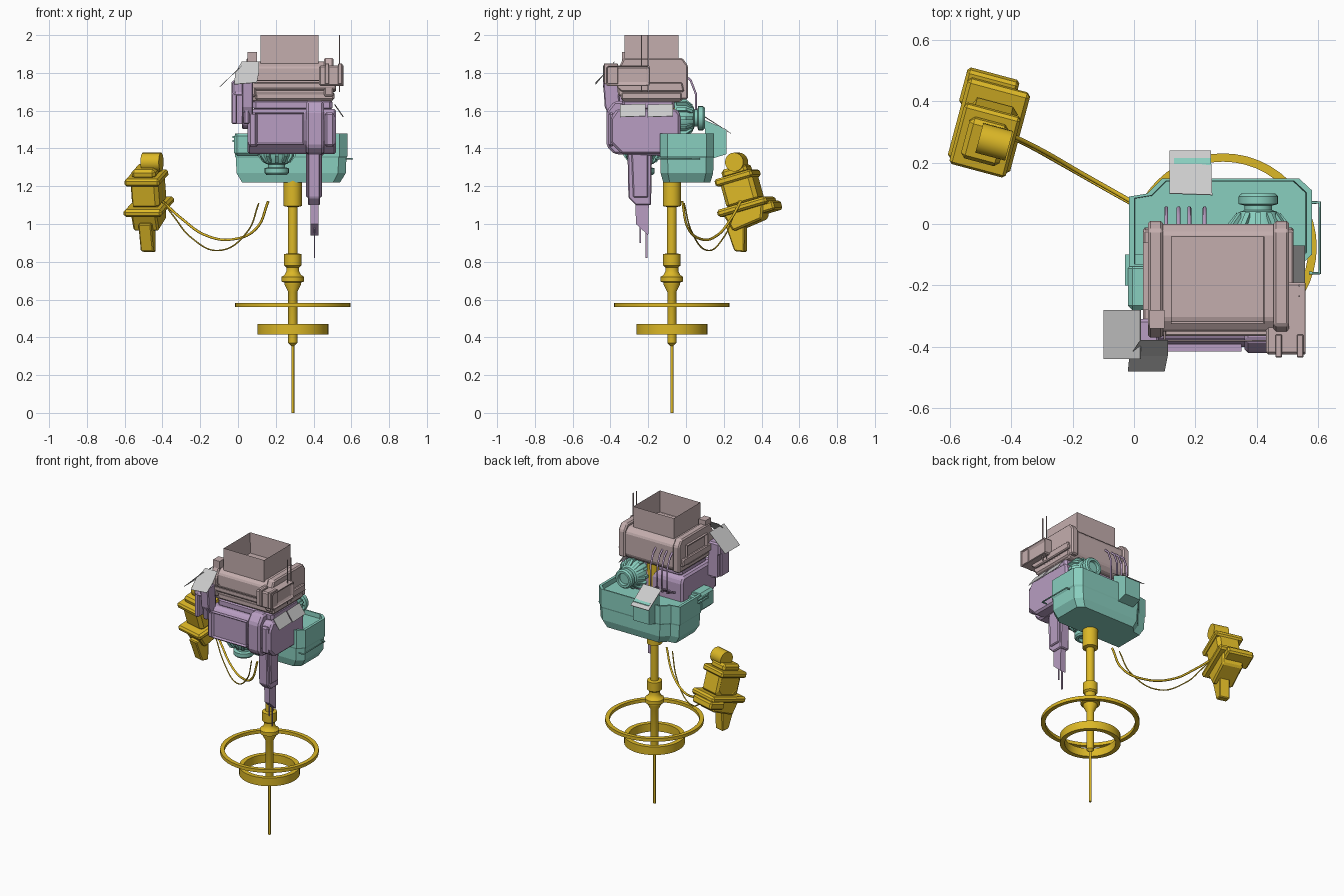
import bpy, bmesh, math
from mathutils import Matrix, Vector

if "Cube" in bpy.data.objects:
    bpy.data.objects.remove(bpy.data.objects["Cube"])


def material(name, rgb):
    m = bpy.data.materials.new(name)
    m.diffuse_color = (*rgb, 1)
    m.use_nodes = True
    m.node_tree.nodes["Principled BSDF"].inputs["Base Color"].default_value = m.diffuse_color
    return m


GOLD = material("gold", (0.72, 0.48, 0.02))
TEAL = material("teal", (0.25, 0.62, 0.52))
PURPLE = material("purple", (0.48, 0.34, 0.54))
BROWN = material("brown", (0.55, 0.42, 0.42))


def finish(name, bm, mat=None, bevel=0, smooth=False):
    bmesh.ops.recalc_face_normals(bm, faces=bm.faces)
    me = bpy.data.meshes.new(name)
    bm.to_mesh(me)
    bm.free()
    ob = bpy.data.objects.new(name, me)
    bpy.context.collection.objects.link(ob)
    if mat:
        me.materials.append(mat)
    if smooth:
        for p in me.polygons:
            p.use_smooth = True
        me.set_sharp_from_angle(angle=math.radians(35))
    if bevel:
        md = ob.modifiers.new("chamfer", 'BEVEL')
        md.width, md.segments = bevel, 1
    return ob


def box(name, x, y, z, mat=None, bevel=0, recess=None, inset=0.02, depth=0.02):
    bm = bmesh.new()
    size = Vector((x[1] - x[0], y[1] - y[0], z[1] - z[0]))
    mid = Vector((sum(x) / 2, sum(y) / 2, sum(z) / 2))
    bmesh.ops.create_cube(bm, size=1, matrix=Matrix.Translation(mid) @ Matrix.Diagonal((*size, 1)))
    if recess:
        n = Vector(recess)
        f = [f for f in bm.faces if f.normal.dot(n) > 0.9]
        bmesh.ops.inset_region(bm, faces=f, thickness=inset)
        bmesh.ops.translate(bm, vec=-n * depth, verts=f[0].verts)
    return finish(name, bm, mat, bevel)


def prism(name, axis, pts, a, b, mat=None, bevel=0):
    put = {'x': lambda p, t: (t, p[0], p[1]), 'y': lambda p, t: (p[0], t, p[1]),
           'z': lambda p, t: (p[0], p[1], t)}[axis]
    bm = bmesh.new()
    f = bm.faces.new([bm.verts.new(put(p, a)) for p in pts])
    ext = bmesh.ops.extrude_face_region(bm, geom=[f])['geom']
    d = Vector(put((0, 0), b - a))
    bmesh.ops.translate(bm, vec=d, verts=[v for v in ext if isinstance(v, bmesh.types.BMVert)])
    return finish(name, bm, mat, bevel)


def loft(name, rings, mat, caps=True, smooth=False):
    bm = bmesh.new()
    rows = [[bm.verts.new(p) for p in r] for r in rings]
    n = len(rows[0])
    pairs = list(zip(rows, rows[1:])) + ([] if caps else [(rows[-1], rows[0])])
    for r, s in pairs:
        for i in range(n):
            bm.faces.new((r[i], r[(i + 1) % n], s[(i + 1) % n], s[i]))
    if caps:
        bm.faces.new(rows[0])
        bm.faces.new(rows[-1])
    return finish(name, bm, mat, smooth=smooth)


def lathe(name, prof, mat, mtx, n=24, caps=True):
    rings = [[mtx @ Vector((r * math.cos(2 * math.pi * i / n), r * math.sin(2 * math.pi * i / n), h))
              for i in range(n)] for r, h in prof]
    return loft(name, rings, mat, caps, True)


def tube(name, pts, r, mat, curved=True):
    cu = bpy.data.curves.new(name, 'CURVE')
    cu.dimensions, cu.bevel_depth, cu.bevel_resolution, cu.use_fill_caps = '3D', r, 1, True
    sp = cu.splines.new('BEZIER' if curved else 'POLY')
    pl = sp.bezier_points if curved else sp.points
    pl.add(len(pts) - 1)
    for b, p in zip(pl, pts):
        if curved:
            b.co, b.handle_left_type, b.handle_right_type = p, 'AUTO', 'AUTO'
        else:
            b.co = (*p, 1)
    cu.materials.append(mat)
    ob = bpy.data.objects.new(name, cu)
    bpy.context.collection.objects.link(ob)
    return ob


def sheet(name, pts):
    bm = bmesh.new()
    bm.faces.new([bm.verts.new(p) for p in pts])
    finish(name, bm).modifiers.new("thick", 'SOLIDIFY').thickness = 0.003


# central shaft, collars and the two rings
S = Matrix.Translation((0.29, -0.075, 0))
lathe("shaft", [(.008, 0), (.008, .355), (.024, .37), (.024, .64), (.044, .68), (.044, .69), (.06, .695),
                (.06, .72), (.044, .73), (.034, .75), (.034, .77), (.046, .78), (.046, .84), (.026, .845),
                (.026, 1.09), (.048, 1.095), (.048, 1.7)], GOLD, S)
lathe("small_ring", [(.188, .415), (.188, .47), (.158, .47), (.158, .415)], GOLD, S, 40, False)
lathe("large_ring", [(.305, .56), (.305, .582), (.278, .582), (.278, .56)], GOLD, S, 48, False)

# lower tub with rim and sunk floor
plan = [(-.02, -.14), (-.02, .09), (.04, .10), (.09, .15), (.54, .15), (.583, .11), (.583, -.1), (.54, -.14)]
cx, cy = .28, .0


def scaled(s, z):
    return [(cx + (x - cx) * s, cy + (y - cy) * s, z) for x, y in plan]


loft("tub", [scaled(.86, 1.22), scaled(.96, 1.27), scaled(.97, 1.35), scaled(.99, 1.36), scaled(.99, 1.48),
             scaled(.93, 1.48), scaled(.92, 1.45)], TEAL)
box("tub_side_ledge", (-.02, .12), (-.28, -.13), (1.36, 1.48), TEAL, .015)
prism("tub_back_vent", 'x', [(.1, 1.34), (.15, 1.35), (.215, 1.37), (.215, 1.5), (.1, 1.55)], .13, .25, TEAL)
tube("side_rail", [(.58, .07, 1.345), (.605, .07, 1.345), (.605, -.16, 1.345), (.57, -.16, 1.345)],
     .005, TEAL, False)
for z in (1.44, 1.46):
    box("side_latch", (-.03, .05), (-.2, -.1), (z - .005, z + .005), TEAL)

# ribbed nozzles, one to the back and one pointing down
for name, mtx in (("back_nozzle", Matrix.Translation((.405, -.06, 1.56)) @ Matrix.Rotation(-math.pi / 2, 4, 'X')),
                  ("lower_nozzle", Matrix.Translation((.205, -.23, 1.42)) @ Matrix.Rotation(math.pi, 4, 'X'))):
    lathe(name, [(.085, 0), (.085, .06), (.06, .1), (.045, .105), (.045, .12), (.064, .125), (.064, .15),
                 (.055, .16), (.04, .16), (.038, .14)], TEAL, mtx)
    for k in range(12):
        rib = prism(name + "_rib", 'y', [(.07, .01), (.1, .01), (.1, .06), (.07, .098)], -.009, .009, TEAL)
        rib.matrix_world = mtx @ Matrix.Rotation(k * math.pi / 6, 4, 'Z')

# purple middle housing
side = [(-.34, 1.37), (-.40, 1.43), (-.40, 1.56), (-.365, 1.61), (-.05, 1.61), (-.03, 1.58), (-.03, 1.42), (-.08, 1.37)]
prism("middle_housing", 'x', side, .05, .52, PURPLE, .012)
box("front_panel", (.09, .35), (-.415, -.39), (1.42, 1.59), PURPLE, 0, (0, -1, 0), .012, .012)
for x in (.055, .46):
    box("front_pillar", (x, x + .05), (-.41, -.38), (1.41, 1.59), PURPLE, .01)
prism("arm_housing", 'x', [(-.38, 1.37), (-.42, 1.41), (-.42, 1.6), (-.38, 1.65), (-.15, 1.65), (-.12, 1.36)],
      .36, .455, PURPLE, .012)
box("upper_deck", (.08, .5), (-.34, -.06), (1.6, 1.66), PURPLE, .015)

# tapering blade with needles
prism("blade_upper", 'x', [(-.31, 1.4), (-.18, 1.4), (-.185, 1.1), (-.265, 1.1), (-.305, 1.14)], .37, .435, PURPLE, .006)
prism("blade_lower", 'x', [(-.27, 1.2), (-.195, 1.2), (-.2, .94), (-.265, 1.0)], .385, .425, PURPLE)
prism("blade_spine", 'x', [(-.29, 1.4), (-.2, 1.4), (-.2, 1.14), (-.28, 1.14)], .36, .445, PURPLE, .006)
box("needle_long", (.402, .408), (-.215, -.205), (.82, 1.0), PURPLE)
box("needle_short", (.402, .408), (-.245, -.237), (.9, 1.05), PURPLE)

# left pod and its bracket
box("left_pod", (-.035, .06), (-.43, -.31), (1.68, 1.76), PURPLE, .01, (0, -1, 0), .015, .015)
for x in (-.035, .03):
    box("pod_leg", (x, x + .03), (-.42, -.33), (1.53, 1.7), PURPLE, .006)
box("pod_web", (-.02, .05), (-.37, -.31), (1.53, 1.7), PURPLE)
prism("pod_bracket", 'x', [(-.44, 1.76), (-.36, 1.76), (-.34, 1.5), (-.38, 1.52), (-.43, 1.62)], .02, .08, PURPLE, .006)

# cooling pipes at the back
for x in (.105, .145, .18, .23):
    tube("cooling_pipe", [(x, -.02, 1.8), (x, .025, 1.76), (x, .052, 1.69), (x, .052, 1.53), (x, -.04, 1.5)],
         .0065, PURPLE, False)

# brown upper housing with open hopper
prism("upper_housing", 'x', [(-.33, 1.645), (-.35, 1.7), (-.35, 1.83), (-.31, 1.86), (-.03, 1.86), (0, 1.83), (0, 1.68),
                             (-.03, 1.645)], .06, .5, BROWN, .008)
prism("housing_band", 'x', [(-.34, 1.7), (-.365, 1.72), (-.365, 1.75), (-.02, 1.75), (-.01, 1.7)], .03, .52, BROWN, .006)
box("base_lip", (.09, .51), (-.345, -.02), (1.655, 1.7), BROWN, .01)
for x in (.045, .455):
    prism("corner_rib", 'x', [(-.36, 1.68), (-.37, 1.8), (-.33, 1.88), (-.02, 1.88), (.01, 1.84), (.01, 1.66), (-.3, 1.66)],
          x, x + .05, BROWN, .008)
box("hopper", (.12, .425), (-.325, -.04), (1.85, 2.0), BROWN, 0, (0, 0, 1), .004, .145)
box("roof_post", (.05, .1), (-.34, -.28), (1.86, 1.91), BROWN)
box("left_window", (.03, .06), (-.28, -.06), (1.7, 1.83), BROWN, 0, (-1, 0, 0), .025, .015)
tube("front_rail", [(.1, -.35, 1.76), (.1, -.38, 1.76), (.44, -.38, 1.76), (.44, -.35, 1.76)], .004, BROWN, False)

# right-hand side box and antennas
box("side_box", (.43, .565), (-.425, -.19), (1.73, 1.84), BROWN, .008, (1, 0, 0), .018, .02)
for x in (.46, .53):
    box("side_box_rib", (x, x + .022), (-.435, -.36), (1.74, 1.85), BROWN, .003)
for y in (-.235, -.2):
    box("antenna", (.535, .541), (y - .003, y + .003), (1.7, 2.0), BROWN)

# loose grey plates
sheet("plate_left", [(-.1, -.44, 1.725), (.02, -.44, 1.84), (.02, -.28, 1.84), (-.1, -.28, 1.725)])
sheet("plate_front_lower", [(-.02, -.48, 1.74), (.1, -.48, 1.75), (.11, -.43, 1.8), (-.015, -.43, 1.8)])
sheet("plate_front_upper", [(-.015, -.43, 1.8), (.11, -.43, 1.8), (.11, -.38, 1.86), (.02, -.38, 1.86)])
for y in (-.35, -.205):
    sheet("plate_right", [(.51, y, 1.63), (.555, y, 1.565), (.555, y + .135, 1.57), (.51, y + .135, 1.635)])
sheet("plate_back", [(.115, .1, 1.57), (.255, .095, 1.57), (.25, .24, 1.48), (.115, .24, 1.48)])

# hanging cables
tube("cable_thick", [(.16, -.02, 1.12), (.1, .01, .98), (-.02, .08, .92), (-.17, .165, .94), (-.3, .24, 1.03),
                     (-.4, .29, 1.12)], .007, GOLD)
tube("cable_thin", [(.11, -.01, 1.11), (.05, .03, .96), (-.1, .115, .86), (-.25, .2, .93), (-.34, .25, 1.04),
                    (-.4, .28, 1.12)], .004, GOLD)

# tethered pod, built upright and then tilted
T = Matrix.Translation((-.475, .31, 1.13)) @ Matrix.Rotation(math.radians(-15), 4, 'Z') @ \
    Matrix.Rotation(math.radians(16), 4, 'X')
pod = [
    box("pod_flange", (-.105, .105), (-.14, .14), (-.06, -.02), GOLD, .012),
    box("pod_side_block", (-.115, .06), (.04, .16), (-.1, -.05), GOLD, .01),
    box("pod_body", (-.08, .08), (-.09, .09), (-.03, .13), GOLD, .02, (-1, 0, 0), .03, .012),
    box("pod_cap", (-.095, .095), (-.11, .1), (.1, .14), GOLD, .01),
    box("pod_top", (-.065, .065), (-.07, .07), (.13, .18), GOLD, .015),
    lathe("pod_lug", [(.05, -.05), (.05, .05)], GOLD, Matrix.Translation((.03, .02, .2)) @
          Matrix.Rotation(math.pi / 2, 4, 'Y'), 20),
    prism("pod_lower", 'x', [(-.12, -.05), (.11, -.05), (.08, -.13), (-.09, -.15)], -.07, .07, GOLD, .01),
    prism("pod_keel", 'x', [(-.13, -.1), (-.02, -.1), (-.07, -.27), (-.12, -.25)], -.03, .04, GOLD, .006),
]
for ob in pod:
    ob.matrix_world = T
